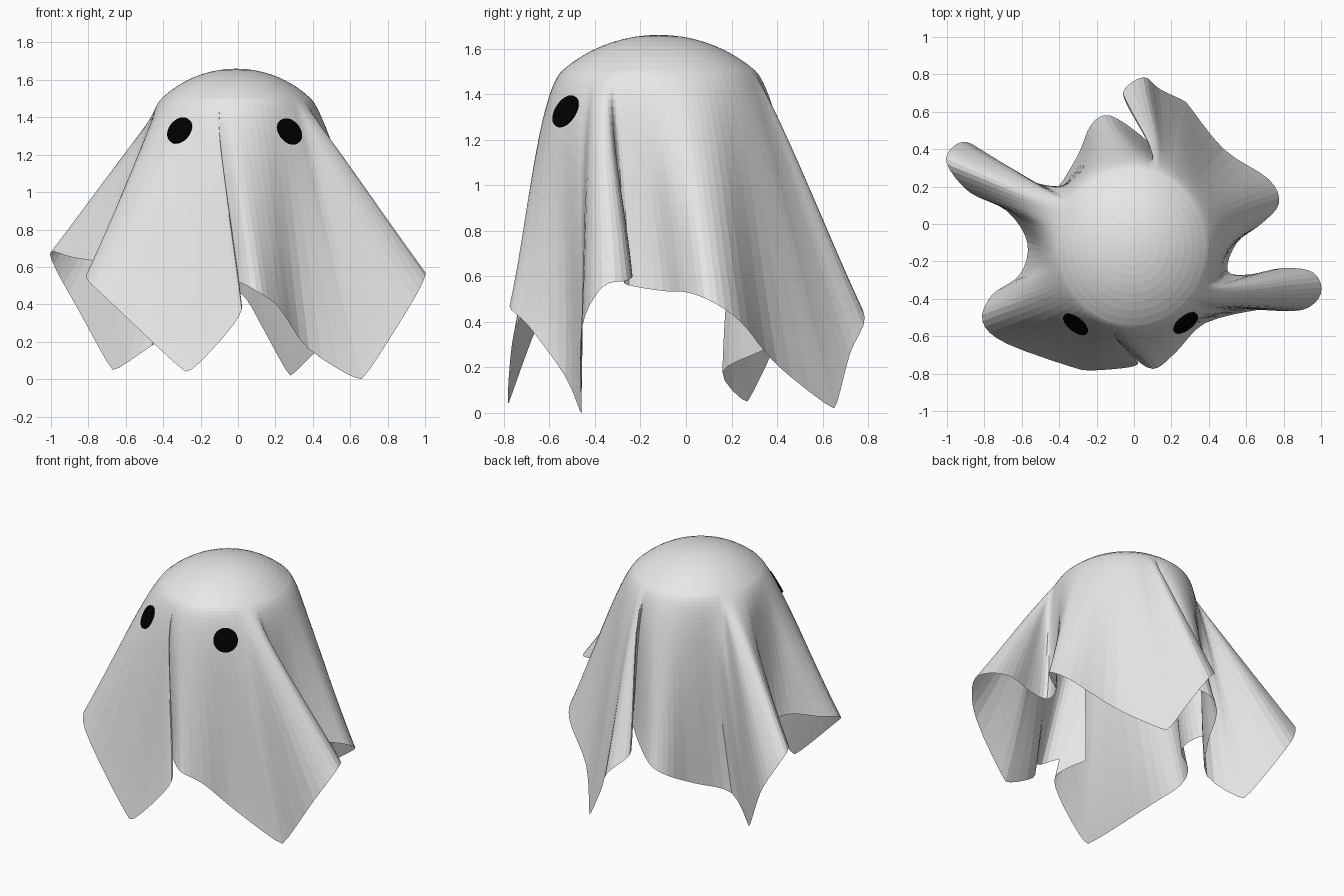
import bpy, bmesh, math
from mathutils import Vector
from mathutils.bvhtree import BVHTree

if "Cube" in bpy.data.objects:
    bpy.data.objects.remove(bpy.data.objects["Cube"])


def material(name, rgb):
    m = bpy.data.materials.new(name)
    m.diffuse_color = (*rgb, 1)
    m.use_nodes = True
    m.node_tree.nodes["Principled BSDF"].inputs["Base Color"].default_value = m.diffuse_color
    return m


def make_object(name, bm, mat):
    me = bpy.data.meshes.new(name)
    bm.to_mesh(me)
    ob = bpy.data.objects.new(name, me)
    bpy.context.collection.objects.link(ob)
    me.materials.append(mat)
    return ob


white = material("cloth_white", (0.8, 0.8, 0.8))
black = material("eye_black", (0, 0, 0))

# Hem of the sheet: four low corners with one deep fold between each pair
HEM = [Vector(p) for p in (
    (-.28, -.78, .04), (-.1, -.775, .2), (.02, -.75, .37), (-.03, -.69, .45), (-.12, -.61, .51),
    (-.03, -.69, .53), (.1, -.775, .47), (.22, -.69, .38), (.38, -.53, .16), (.66, -.46, 0),
    (.9, -.46, .36), (1, -.37, .55), (.96, -.26, .58), (.8, -.235, .6), (.62, -.27, .58),
    (.5, -.25, .56), (.55, -.1, .535), (.68, 0, .53), (.775, .11, .49), (.72, .24, .4),
    (.48, .4, .21), (.28, .65, .02), (.14, .72, .26), (.05, .785, .42), (-.06, .7, .54),
    (.03, .56, .58), (.15, .37, .57), (.03, .48, .53), (-.13, .58, .45), (-.23, .53, .38),
    (-.31, .35, .28), (-.46, .16, .18), (-.67, .27, .05), (-.87, .43, .4), (-.97, .41, .58),
    (-1, .32, .68), (-.88, .17, .65), (-.68, .07, .62), (-.57, -.1, .6), (-.61, -.27, .6),
    (-.76, -.38, .58), (-.81, -.52, .54), (-.68, -.64, .41))]
CORNERS = (0, 9, 21, 32)
# Direction on the head (degrees) from which some of the hem points hang
HANG = ((0, 248), (2, 256), (4, 258.5), (6, 263), (7, 282), (8, 302), (9, 318), (11, 327),
        (13, 332), (15, 337), (17, 362), (19, 385), (20, 404), (21, 424), (23, 431), (26, 437),
        (28, 447), (30, 478), (31, 494), (32, 505), (35, 514), (38, 541), (41, 569), (43, 608))
STEPS = 4


def closed_spline(pts):
    n = len(pts)
    tan = [(pts[(i + 1) % n] - pts[i - 1]) * (.15 if i in CORNERS else .5) for i in range(n)]
    out = []
    for i in range(n):
        j = (i + 1) % n
        for s in range(STEPS):
            out.append(hermite(pts[i], tan[i], pts[j], tan[j], s / STEPS))
    return out


def hermite(a, ta, b, tb, t):
    return (a * (2 * t ** 3 - 3 * t * t + 1) + ta * (t ** 3 - 2 * t * t + t)
            + b * (3 * t * t - 2 * t ** 3) + tb * (t ** 3 - t * t))


hem = closed_spline(HEM)
N = len(hem)
C = Vector((-.01, -.12, 1.66))          # crown of the head

ang = []
for (i0, a0), (i1, a1) in zip(HANG, HANG[1:]):
    k = (i1 - i0) * STEPS
    ang += [math.radians(a0 + (a1 - a0) * s / k) for s in range(k)]
for _ in range(6):
    ang = [(ang[i - 1] - (2 * math.pi if i == 0 else 0) + ang[i]
            + ang[(i + 1) % N] + (2 * math.pi if i == N - 1 else 0)) / 3 for i in range(N)]

# Sheet: shallow dome turning over the shoulders into straight hanging folds
RX, RY, H, PHI = .58, .62, .58, math.radians(43)
DOME, DROP = 9, 26
bm = bmesh.new()
rows = []
for r in range(1, DOME + DROP + 1):
    row = []
    for p, a in zip(hem, ang):
        f = PHI * min(r / DOME, 1)
        ca, sa = math.cos(a), math.sin(a)
        q = C + Vector((RX * math.sin(f) * ca, RY * math.sin(f) * sa, -H * (1 - math.cos(f))))
        if r > DOME:
            d = p - q
            m0 = Vector((math.cos(f) * ca, math.cos(f) * sa, -math.sin(f))) * .45
            q = hermite(q, m0, p, d, (r - DOME) / DROP)
        row.append(bm.verts.new(q))
    rows.append(row)
top = bm.verts.new(C)
for i in range(N):
    j = (i + 1) % N
    bm.faces.new((top, rows[0][i], rows[0][j]))
    for up, lo in zip(rows, rows[1:]):
        bm.faces.new((up[i], lo[i], lo[j], up[j]))
bm.normal_update()
tree = BVHTree.FromBMesh(bm)
make_object("draped_sheet", bm, white)

# Eyes: thin round plates resting on the sheet
for side, name, x in ((-1, "left_eye", -.295), (1, "right_eye", .265)):
    n = Vector((side * .55, -.7, .45)).normalized()
    rot = n.to_track_quat('Z', 'Y').to_matrix().to_4x4()
    mid = Vector((x, -.515, 1.315))
    lift = -1
    for k in range(13):
        e = Vector((.075 * math.cos(k * math.pi / 6), .075 * math.sin(k * math.pi / 6), 0)) if k else Vector()
        hit = tree.ray_cast(mid + rot @ e + n, -n)[0]
        if hit:
            lift = max(lift, (hit - mid).dot(n))
    rot.translation = mid + n * (lift + .004)
    eb = bmesh.new()
    bmesh.ops.create_cone(eb, cap_ends=True, segments=32, radius1=.077, radius2=.077, depth=.009, matrix=rot)
    make_object(name, eb, black)
